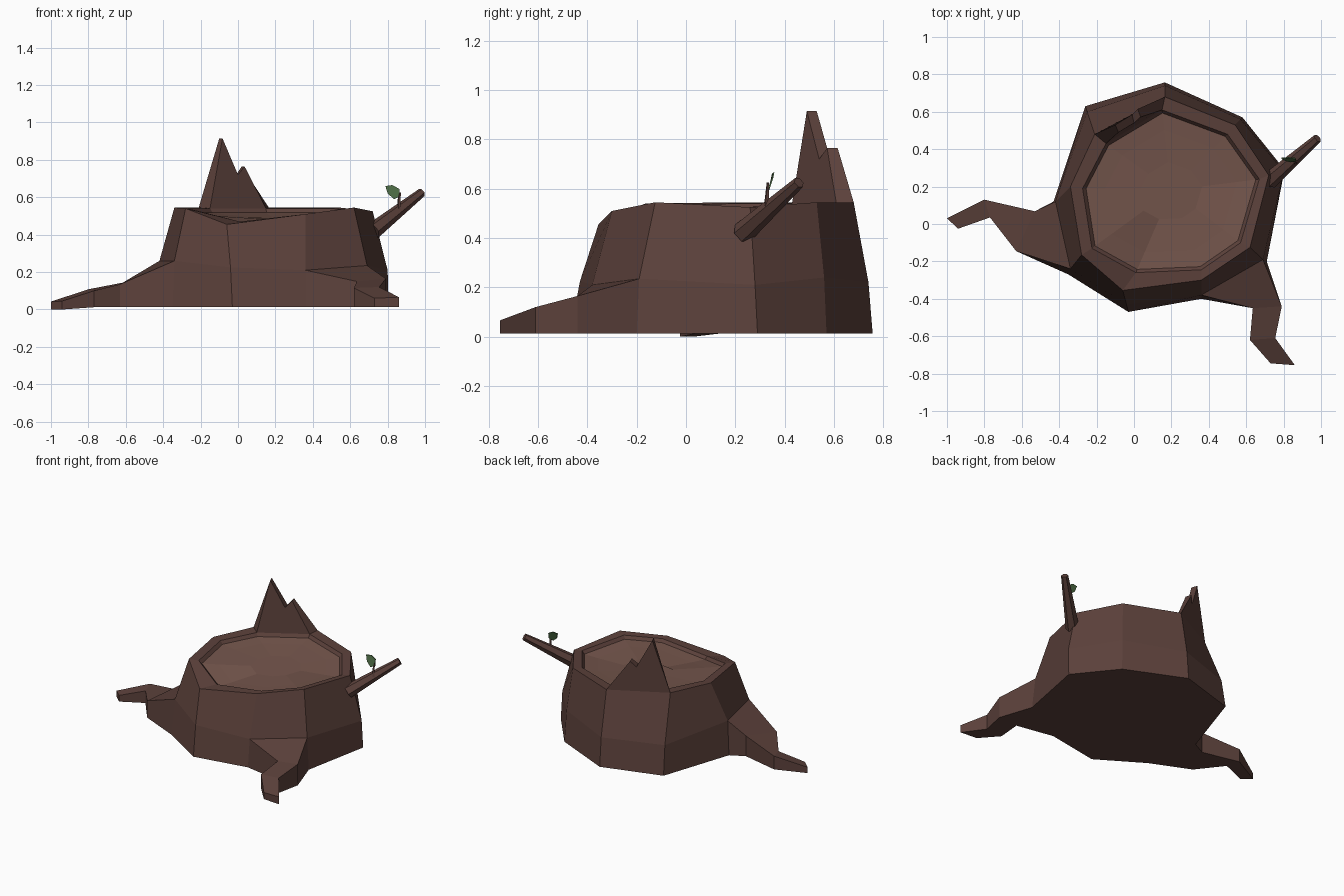
import bpy, bmesh, math
from mathutils import Vector

if "Cube" in bpy.data.objects:
    bpy.data.objects.remove(bpy.data.objects["Cube"])


def material(name, rgb):
    m = bpy.data.materials.new(name)
    m.diffuse_color = (*rgb, 1)
    m.use_nodes = True
    m.node_tree.nodes["Principled BSDF"].inputs["Base Color"].default_value = m.diffuse_color
    return m


BARK = material("bark", (0.105, 0.052, 0.043))
WOOD = material("cut_wood", (0.175, 0.092, 0.072))
LEAF = material("leaf_green", (0.07, 0.14, 0.055))


def loft(name, rings, mat, cap_start=True, cap_end=True):
    """Skin quads between successive rings of points."""
    bm = bmesh.new()
    vs = [[bm.verts.new(p) for p in r] for r in rings]
    n = len(rings[0])
    for a, b in zip(vs, vs[1:]):
        for i in range(n):
            j = (i + 1) % n
            bm.faces.new((a[i], a[j], b[j], b[i]))
    if cap_start:
        bm.faces.new(vs[0][::-1])
    if cap_end:
        bm.faces.new(vs[-1])
    bmesh.ops.recalc_face_normals(bm, faces=bm.faces)
    me = bpy.data.meshes.new(name)
    bm.to_mesh(me)
    bm.free()
    me.materials.append(mat)
    ob = bpy.data.objects.new(name, me)
    bpy.context.collection.objects.link(ob)
    return ob


# Trunk outline at ground, flare height, rim and inner lip
GROUND = .012
base = [(-.03, -.47), (.36, -.40), (.71, -.20), (.805, .29), (.58, .57),
        (.165, .757), (-.26, .63), (-.43, .12), (-.35, -.27)]
base = [(x, y, GROUND) for x, y in base]
flare = [(-.04, -.43, .225), (.36, -.38, .21), (.69, -.19, .235), (.80, .28, .21),
         (.57, .56, .24), (.165, .74, .22), (-.25, .60, .22), (-.42, .12, .26),
         (-.34, -.24, .26)]
rim = [(-.06, -.355, .455), (.36, -.30, .51), (.62, -.125, .545), (.72, .26, .525),
       (.54, .53, .545), (.165, .68, .545), (-.21, .48, .545), (-.34, .20, .545),
       (-.28, -.165, .54)]
inner = [(.01, -.26, .47), (.36, -.245, .51), (.57, -.10, .535), (.67, .24, .525),
         (.50, .48, .54), (.15, .61, .54), (-.15, .43, .54), (-.275, .19, .54),
         (-.225, -.13, .53)]
centre = Vector((.2, .18, .49))


def shrink(ring, k, drop=0):
    return [centre + (Vector(p) - centre) * k - Vector((0, 0, drop)) for p in ring]


edge = shrink(inner, .96, .02)
loft("trunk", [base, flare, rim, inner, edge], BARK, cap_end=False)

# Shallow dished cut surface
loft("cut_surface", [edge, shrink(inner, .75, .02), shrink(inner, .35, .015)], WOOD,
     cap_start=False)

# Jagged splinter left on the back rim
outer_edge = [rim[6], (-.10, .53, .915), (-.01, .585, .72), (.02, .615, .765), rim[5]]
inner_edge = [inner[6], (-.083, .49, .915), (0, .54, .72), (.035, .572, .765), inner[5]]
loft("splinter", [outer_edge, inner_edge], BARK)


def root(name, a, b, sections):
    """Root growing from trunk corners a and b; sections: left xyz, right xyz, ground z."""
    rings = [[base[a], flare[a], flare[b], base[b]]]
    for l, r, g in sections:
        rings.append([(l[0], l[1], g), l, r, (r[0], r[1], g)])
    return loft(name, rings, BARK)


root("left_root", 7, 8, [
    ((-.53, .068, .16), (-.63, -.145, .135), GROUND),
    ((-.80, .13, .108), (-.77, .035, .10), GROUND),
    ((-1.0, .03, .042), (-.94, -.025, .045), 0)])
root("right_root", 1, 2, [
    ((.635, -.45, .15), (.79, -.44, .165), GROUND),
    ((.62, -.62, .115), (.755, -.61, .12), GROUND),
    ((.73, -.745, .06), (.86, -.755, .066), GROUND)])


def stick(name, points, radii, sides):
    """Tapered stick through the given points."""
    pts = [Vector(p) for p in points]
    q = (pts[-1] - pts[0]).to_track_quat('Z', 'Y')
    angles = [2 * math.pi * i / sides for i in range(sides)]
    rings = [[p + q @ Vector((r * math.cos(t), r * math.sin(t), 0)) for t in angles]
             for p, r in zip(pts, radii)]
    return loft(name, rings, BARK)


stick("branch", [(.722, .23, .42), (.982, .458, .625)], [.046, .024], 6)
stick("twig", [(.865, .325, .53), (.86, .33, .585), (.868, .332, .625)],
      [.01, .008, .005], 4)

# Thin leaf at the twig tip
leaf = [(.868, .335, .605), (.835, .33, .59), (.80, .34, .62), (.788, .348, .66),
        (.825, .352, .665), (.862, .348, .645)]
loft("leaf", [leaf, [(x, y + .006, z) for x, y, z in leaf]], LEAF)
